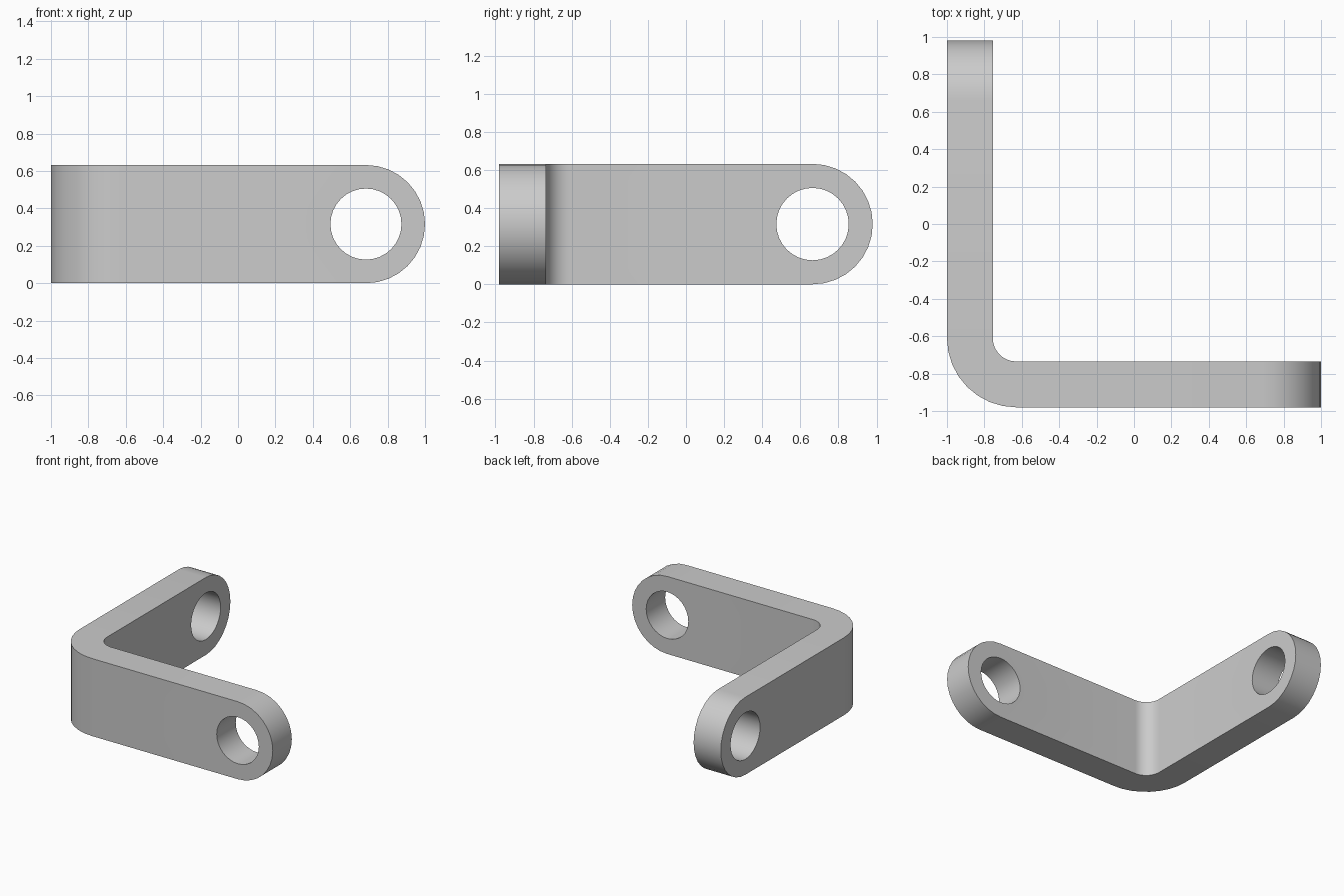
import bpy
import bmesh
from math import sin, cos, pi, radians
from mathutils import Vector

cube = bpy.data.objects.get("Cube")
if cube:
    bpy.data.objects.remove(cube, do_unlink=True)

# Main sizes
RADIUS = 0.316            # rounded arm end, half the bracket height
HOLE = 0.19
INNER, OUTER = 0.125, 0.37   # bend radii
CENTRE = Vector((-0.63, -0.61, 0))
END_STEPS, HOLE_STEPS, BEND_STEPS = 16, 32, 8

bm = bmesh.new()


def add_loop(points, place, depth):
    verts = [bm.verts.new(place(u, depth, z)) for u, z in points]
    edges = [bm.edges.new((a, b)) for a, b in zip(verts, verts[1:] + verts[:1])]
    return verts, edges


def add_walls(near, far, skip=()):
    count = len(near)
    for i in range(count):
        j = (i + 1) % count
        if i not in skip:
            bm.faces.new((near[i], near[j], far[j], far[i]))


def add_arm(length, place):
    """Round-ended plate with a hole, left open where it joins the bend."""
    hub = length - RADIUS
    outline = [(hub + RADIUS * cos(a), RADIUS + RADIUS * sin(a))
               for a in (pi * i / END_STEPS - pi / 2 for i in range(END_STEPS + 1))]
    outline += [(0, 2 * RADIUS), (0, 0)]
    hole = [(hub + HOLE * cos(a), RADIUS + HOLE * sin(a))
            for a in (2 * pi * i / HOLE_STEPS for i in range(HOLE_STEPS))]
    rims, bores = [], []
    for depth in (INNER, OUTER):
        rim, rim_edges = add_loop(outline, place, depth)
        bore, bore_edges = add_loop(hole, place, depth)
        bmesh.ops.triangle_fill(bm, edges=rim_edges + bore_edges, use_beauty=True)
        rims.append(rim)
        bores.append(bore)
    add_walls(*rims, skip=(len(outline) - 2,))
    add_walls(*bores)


# Front arm and side arm
add_arm(1 - CENTRE.x, lambda u, d, z: CENTRE + Vector((u, -d, z)))
add_arm(0.98 - CENTRE.y, lambda u, d, z: CENTRE + Vector((-d, u, z)))

# Rounded bend joining the two arms
sections = []
for i in range(BEND_STEPS + 1):
    a = pi + pi / 2 * i / BEND_STEPS
    sections.append([bm.verts.new(CENTRE + Vector((r * cos(a), r * sin(a), z)))
                     for r, z in ((INNER, 0), (OUTER, 0),
                                  (OUTER, 2 * RADIUS), (INNER, 2 * RADIUS))])
for near, far in zip(sections, sections[1:]):
    add_walls(near, far)

bmesh.ops.remove_doubles(bm, verts=bm.verts, dist=0.0005)
bmesh.ops.recalc_face_normals(bm, faces=bm.faces)

mesh = bpy.data.meshes.new("corner_bracket")
bm.to_mesh(mesh)
bm.free()
bracket = bpy.data.objects.new("corner_bracket", mesh)
bpy.context.collection.objects.link(bracket)

# Plain grey metal
grey = bpy.data.materials.new("light_grey")
grey.use_nodes = True
colour = (0.6, 0.6, 0.6, 1)
grey.diffuse_color = colour
grey.node_tree.nodes["Principled BSDF"].inputs["Base Color"].default_value = colour
mesh.materials.append(grey)

bpy.ops.object.select_all(action="DESELECT")
bracket.select_set(True)
bpy.context.view_layer.objects.active = bracket
bpy.ops.object.shade_smooth_by_angle(angle=radians(30))
